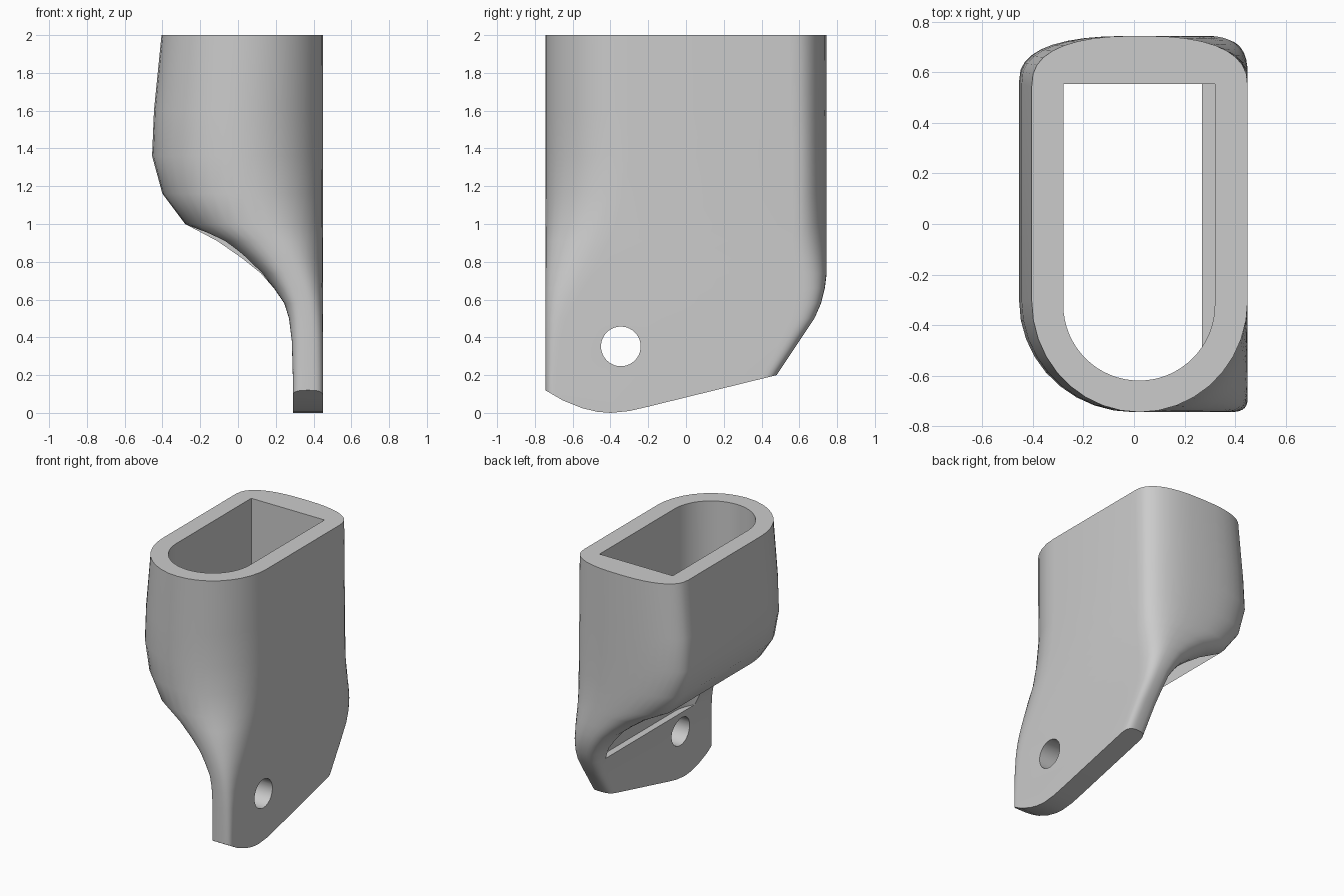
import bpy, bmesh, math

cube = bpy.data.objects.get("Cube")
if cube:
    bpy.data.objects.remove(cube, do_unlink=True)

grey = bpy.data.materials.new("plain grey")
grey.use_nodes = True
grey.diffuse_color = (0.6, 0.6, 0.6, 1)
grey.node_tree.nodes["Principled BSDF"].inputs["Base Color"].default_value = (0.6, 0.6, 0.6, 1)

RIGHT, FRONT = 0.45, -0.745


def add_object(name, bm):
    bmesh.ops.recalc_face_normals(bm, faces=bm.faces)
    mesh = bpy.data.meshes.new(name)
    bm.to_mesh(mesh)
    bm.free()
    mesh.materials.append(grey)
    obj = bpy.data.objects.new(name, mesh)
    bpy.context.collection.objects.link(obj)
    return obj


def loft(name, rings):
    bm = bmesh.new()
    loops = [[bm.verts.new(p) for p in ring] for ring in rings]
    n = len(loops[0])
    for a, b in zip(loops, loops[1:]):
        for i in range(n):
            j = (i + 1) % n
            bm.faces.new((a[i], a[j], b[j], b[i]))
    bm.faces.new(loops[0])
    bm.faces.new(loops[-1])
    return add_object(name, bm)


def section(z, left, back, front_depth, back_depth, power, steps=18):
    """Straight-sided outline with a curved front and a curved back."""
    mid, half = (RIGHT + left) / 2, (RIGHT - left) / 2
    ring = []
    for i in range(2 * steps + 2):
        rear = i <= steps
        t = math.pi * (i if rear else i - 1) / steps
        c, s = math.cos(t), abs(math.sin(t))
        p = 2 / (max(power, 2.5) if rear else power)
        x = mid + half * math.copysign(abs(c) ** p, c)
        if s < 1e-6:
            s = 0
        y = back - back_depth * (1 - s ** p) if rear else FRONT + front_depth * (1 - s ** p)
        ring.append((x, y, z))
    return ring


# Outer shell: height, left side, back, front curve depth, back curve depth, squareness
KEYS = [
    (-0.05, 0.29, 0.33, 0.06, 0.08, 3.0),
    (0.20, 0.29, 0.48, 0.06, 0.08, 3.0),
    (0.38, 0.285, 0.60, 0.08, 0.10, 3.0),
    (0.50, 0.27, 0.68, 0.11, 0.12, 2.9),
    (0.58, 0.245, 0.715, 0.15, 0.14, 2.8),
    (0.66, 0.19, 0.735, 0.20, 0.15, 2.7),
    (0.74, 0.12, 0.745, 0.25, 0.16, 2.5),
    (0.82, 0.02, 0.745, 0.30, 0.17, 2.4),
    (0.91, -0.11, 0.745, 0.34, 0.18, 2.3),
    (1.00, -0.28, 0.745, 0.38, 0.18, 2.2),
    (1.16, -0.40, 0.745, 0.42, 0.18, 2.1),
    (1.36, -0.455, 0.745, 0.44, 0.18, 2.0),
    (1.60, -0.445, 0.745, 0.44, 0.19, 2.0),
    (2.00, -0.405, 0.745, 0.44, 0.20, 2.0),
]
shell = loft("socket_shell", [section(*k) for k in KEYS])

# Socket cavity: round at the front, square at the back
outline = [(0.32, 0.555), (-0.28, 0.555)]
for i in range(33):
    a = math.pi * (1 + i / 32)
    outline.append((0.02 + 0.30 * math.cos(a), -0.32 + 0.30 * math.sin(a)))
cavity = loft("cavity_cutter", [[(x, y, z) for x, y in outline] for z in (0.5, 2.2)])

# Sloping lower edge of the tab
edge = [(-0.9, 0.2), (-0.745, 0.12), (-0.65, 0.065), (-0.55, 0.025), (-0.47, 0.006),
        (-0.40, 0.0), (-0.30, 0.01), (-0.2, 0.033), (0.48, 0.2), (0.9, 0.3),
        (0.9, -0.3), (-0.9, -0.3)]
trim = loft("edge_cutter", [[(x, y, z) for y, z in edge] for x in (-0.8, 0.8)])

# Pin hole through the tab
circle = [math.tau * i / 40 for i in range(40)]
hole = loft("hole_cutter", [[(x, -0.345 + 0.105 * math.cos(a), 0.352 + 0.105 * math.sin(a))
                             for a in circle] for x in (0.1, 0.7)])

bpy.ops.object.select_all(action="DESELECT")
bpy.context.view_layer.objects.active = shell
shell.select_set(True)
for cutter in (cavity, trim, hole):
    cutter.hide_render = True
    mod = shell.modifiers.new(cutter.name, "BOOLEAN")
    mod.operation, mod.solver, mod.object = "DIFFERENCE", "EXACT", cutter
    bpy.ops.object.modifier_apply(modifier=mod.name)
    bpy.data.objects.remove(cutter, do_unlink=True)
bpy.ops.object.shade_smooth_by_angle(angle=math.radians(35))
